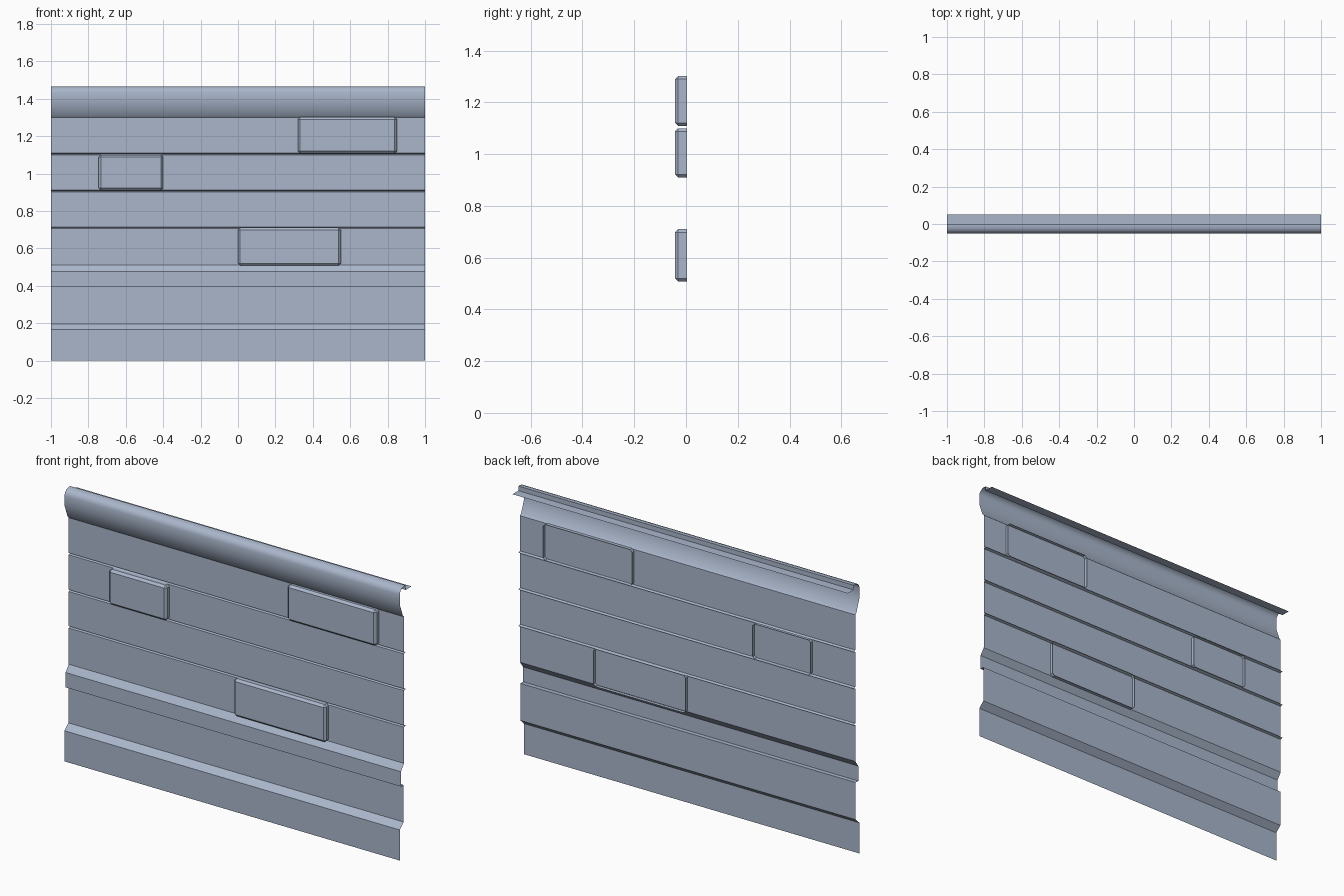
import bpy, bmesh

if "Cube" in bpy.data.objects:
    bpy.data.objects.remove(bpy.data.objects["Cube"])

mat = bpy.data.materials.new("blue_grey_stone")
mat.diffuse_color = (0.40, 0.47, 0.60, 1)
mat.use_nodes = True
mat.node_tree.nodes["Principled BSDF"].inputs["Base Color"].default_value = mat.diffuse_color


def finish(bm, name, smooth=False):
    me = bpy.data.meshes.new(name)
    bm.to_mesh(me)
    bm.free()
    me.materials.append(mat)
    ob = bpy.data.objects.new(name, me)
    bpy.context.collection.objects.link(ob)
    if smooth:
        bpy.ops.object.select_all(action='DESELECT')
        ob.select_set(True)
        bpy.context.view_layer.objects.active = ob
        bpy.ops.object.shade_smooth_by_angle(angle=0.6)
    return ob


def strip(name, profile, smooth=False):
    """Extrude an open (y, z) profile along x as a thin sheet."""
    bm = bmesh.new()
    rows = [[bm.verts.new((x, y, z)) for y, z in profile] for x in (-1, 1)]
    for i in range(len(profile) - 1):
        bm.faces.new((rows[0][i], rows[1][i], rows[1][i + 1], rows[0][i + 1]))
    return finish(bm, name, smooth)


WALL, FRONT, BAND = -0.014, -0.05, -0.04

# plinth, recessed base panel and projecting band
strip("wall_base", [(FRONT, 0), (FRONT, 0.165), (-0.017, 0.195), (-0.017, 0.395),
                    (BAND, 0.395), (BAND, 0.475), (WALL, 0.51)])

# main wall with V-shaped course grooves
profile = [(WALL, 0.51)]
for z in (0.71, 0.907, 1.105):
    profile += [(WALL, z - 0.005), (0, z), (WALL, z + 0.005)]
strip("grooved_wall", profile + [(WALL, 1.30)])

# cornice with flared underside, rounded cap and rear flange
strip("cornice", [(WALL, 1.30), (-0.024, 1.31), (FRONT, 1.38), (FRONT, 1.432),
                  (-0.046, 1.447), (-0.035, 1.459), (-0.018, 1.465), (0, 1.465),
                  (0, 1.44), (0.05, 1.44)], smooth=True)


# projecting stone blocks, open at the back, chamfered elsewhere
def block(name, x0, x1, z0, z1, y0=-0.042, y1=0.003):
    bm = bmesh.new()
    bmesh.ops.create_cube(bm, size=1)
    for v in bm.verts:
        v.co = (x1 if v.co.x > 0 else x0, y1 if v.co.y > 0 else y0, z1 if v.co.z > 0 else z0)
    back = [f for f in bm.faces if f.normal.y > 0.9 or all(v.co.y == f.verts[0].co.y and v.co.y > -0.01 for v in f.verts)]
    bmesh.ops.delete(bm, geom=back, context='FACES_ONLY')
    edges = [e for e in bm.edges if not e.is_boundary]
    bmesh.ops.bevel(bm, geom=edges, offset=0.012, segments=1, affect='EDGES')
    return finish(bm, name)


block("block_upper_right", 0.32, 0.85, 1.108, 1.302)
block("block_upper_left", -0.745, -0.40, 0.91, 1.10)
block("block_lower", 0.0, 0.55, 0.508, 0.71)
